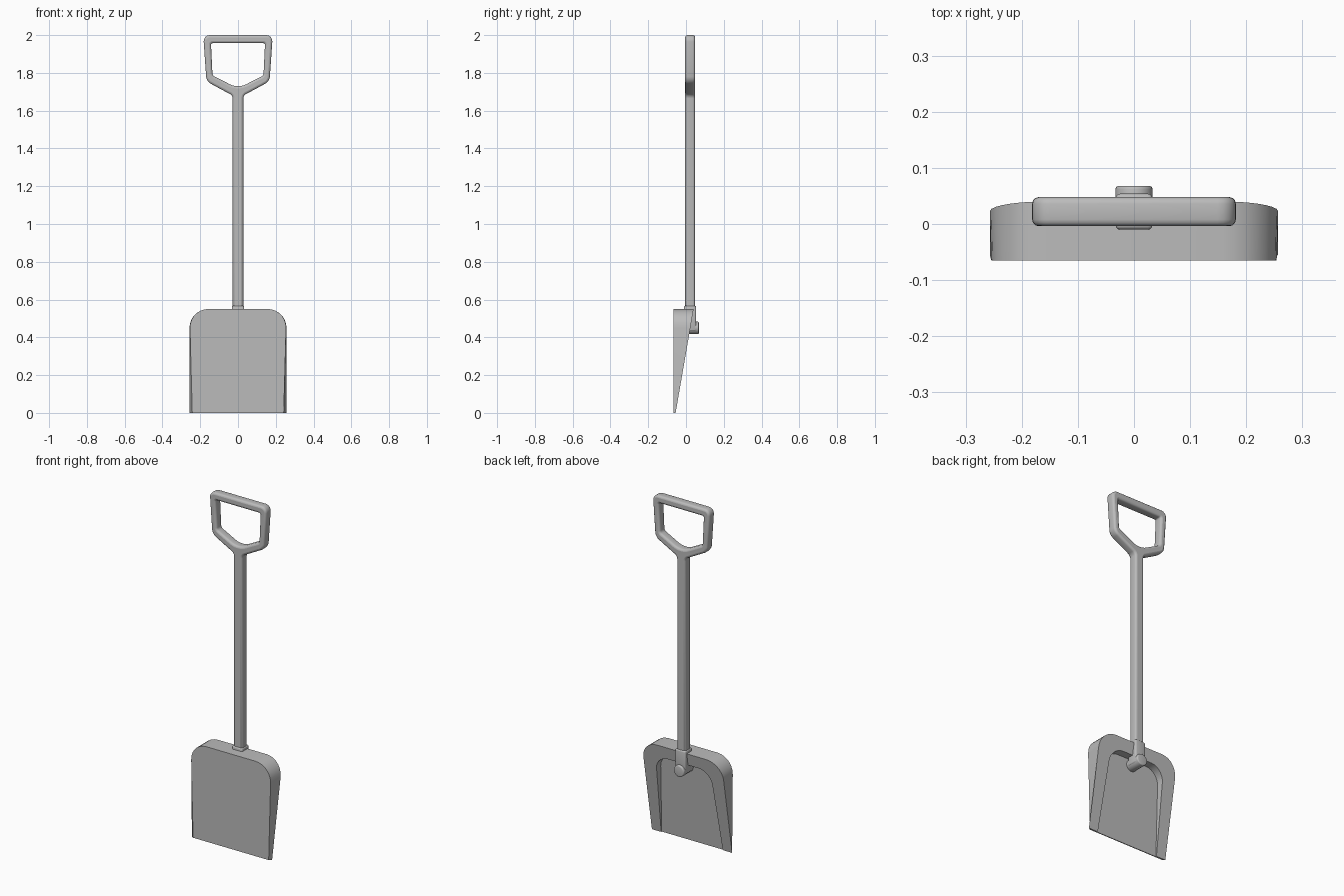
import bpy, bmesh, math
from mathutils import Vector, geometry

if "Cube" in bpy.data.objects:
    bpy.data.objects.remove(bpy.data.objects["Cube"], do_unlink=True)

grey = bpy.data.materials.new("plain grey")
grey.use_nodes = True
GREY = (0.5, 0.5, 0.5, 1)
grey.diffuse_color = GREY
grey.node_tree.nodes["Principled BSDF"].inputs["Base Color"].default_value = GREY


def outline(half, steps=8):
    """Mirror (x, z, corner size) points across x = 0 and round the corners."""
    pts = half + [(-x, z, r) for x, z, r in reversed(half)]
    result = []
    for i, (x, z, r) in enumerate(pts):
        p = Vector((x, z))
        if r == 0:
            result.append(p)
            continue
        a = p + (Vector(pts[i - 1][:2]) - p).normalized() * r
        b = p + (Vector(pts[(i + 1) % len(pts)][:2]) - p).normalized() * r
        result += geometry.interpolate_bezier(a, a.lerp(p, 0.55), b.lerp(p, 0.55), b, steps)
    return [Vector((p.x, p.y)) for p in result]


def finish(obj, bevel=0):
    """Apply modifiers, colour and smooth shading."""
    if bevel:
        mod = obj.modifiers.new("soft edges", "BEVEL")
        mod.width, mod.segments = bevel, 3
    bpy.ops.object.select_all(action="DESELECT")
    obj.select_set(True)
    bpy.context.view_layer.objects.active = obj
    bpy.ops.object.convert(target="MESH")
    obj = bpy.context.object
    obj.data.materials.clear()
    obj.data.materials.append(grey)
    bpy.ops.object.shade_smooth_by_angle(angle=math.radians(35))
    return obj


def slab(name, front_pts, back_pts, front_y, back_y):
    """Solid between two matching outlines, whose depth varies with height."""
    bm = bmesh.new()
    front = [bm.verts.new((p.x, front_y(p.y), p.y)) for p in front_pts]
    back = [bm.verts.new((p.x, back_y(p.y), p.y)) for p in back_pts]
    bm.faces.new(front)
    bm.faces.new(reversed(back))
    for i in range(len(front)):
        bm.faces.new((front[i - 1], front[i], back[i], back[i - 1]))
    bmesh.ops.recalc_face_normals(bm, faces=bm.faces)
    mesh = bpy.data.meshes.new(name)
    bm.to_mesh(mesh)
    bm.free()
    obj = bpy.data.objects.new(name, mesh)
    bpy.context.collection.objects.link(obj)
    return obj


# Blade: a wedge with a flat front, hollowed from the sloping back
def blade_half(foot):
    return outline([(foot, 0, 0), (0.257, 0.55, 0.1)])


front_pts, back_pts = blade_half(0.242), blade_half(0.257)
blade = slab("blade", front_pts, back_pts,
             lambda z: -0.065, lambda z: -0.055 + 0.173 * z)
hollow = outline([(0.2, -0.05, 0), (0.175, 0.48, 0.08)])
cutter = slab("hollow_cutter", hollow, hollow,
              lambda z: -0.06 + 0.09 * z, lambda z: 0.15)
cutter.hide_render = True
cut = blade.modifiers.new("hollow", "BOOLEAN")
cut.object, cut.operation, cut.solver = cutter, "DIFFERENCE", "EXACT"
finish(blade)
bpy.data.objects.remove(cutter, do_unlink=True)

# Shaft and grip: one outline with a hole, extruded with rounded edges
curve = bpy.data.curves.new("shaft_and_grip", "CURVE")
curve.dimensions, curve.fill_mode = "2D", "BOTH"
rim = 0.012
curve.extrude, curve.bevel_depth, curve.bevel_resolution = 0.026 - rim, rim, 2
curve.offset = -rim
outer = outline([(0.028, 0.46, 0), (0.028, 1.68, 0.015),
                 (0.167, 1.755, 0.025), (0.184, 2.0, 0.035)], 6)
hole = outline([(0.025, 1.73, 0.02), (0.135, 1.787, 0.01), (0.143, 1.957, 0.008)], 5)
for pts in (outer, hole):
    spline = curve.splines.new("POLY")
    spline.points.add(len(pts) - 1)
    for point, p in zip(spline.points, pts):
        point.co = (p.x, p.y, 0, 1)
    spline.use_cyclic_u = True
shaft = bpy.data.objects.new("shaft_and_grip", curve)
bpy.context.collection.objects.link(shaft)
shaft.rotation_euler.x = math.pi / 2
shaft.location.y = 0.022
finish(shaft)

# Socket that holds the foot of the shaft
bpy.ops.mesh.primitive_cube_add(size=1, location=(0, 0.022, 0.5))
socket = bpy.context.object
socket.name = "socket"
socket.scale = (0.066, 0.064, 0.135)
bpy.ops.object.transform_apply(location=False, rotation=False, scale=True)
finish(socket, 0.008)

# Round fixing knob on the back
bpy.ops.mesh.primitive_cylinder_add(vertices=32, radius=0.033, depth=0.1,
                                    location=(0, 0.018, 0.45),
                                    rotation=(math.pi / 2, 0, 0))
knob = bpy.context.object
knob.name = "fixing_knob"
finish(knob, 0.006)
